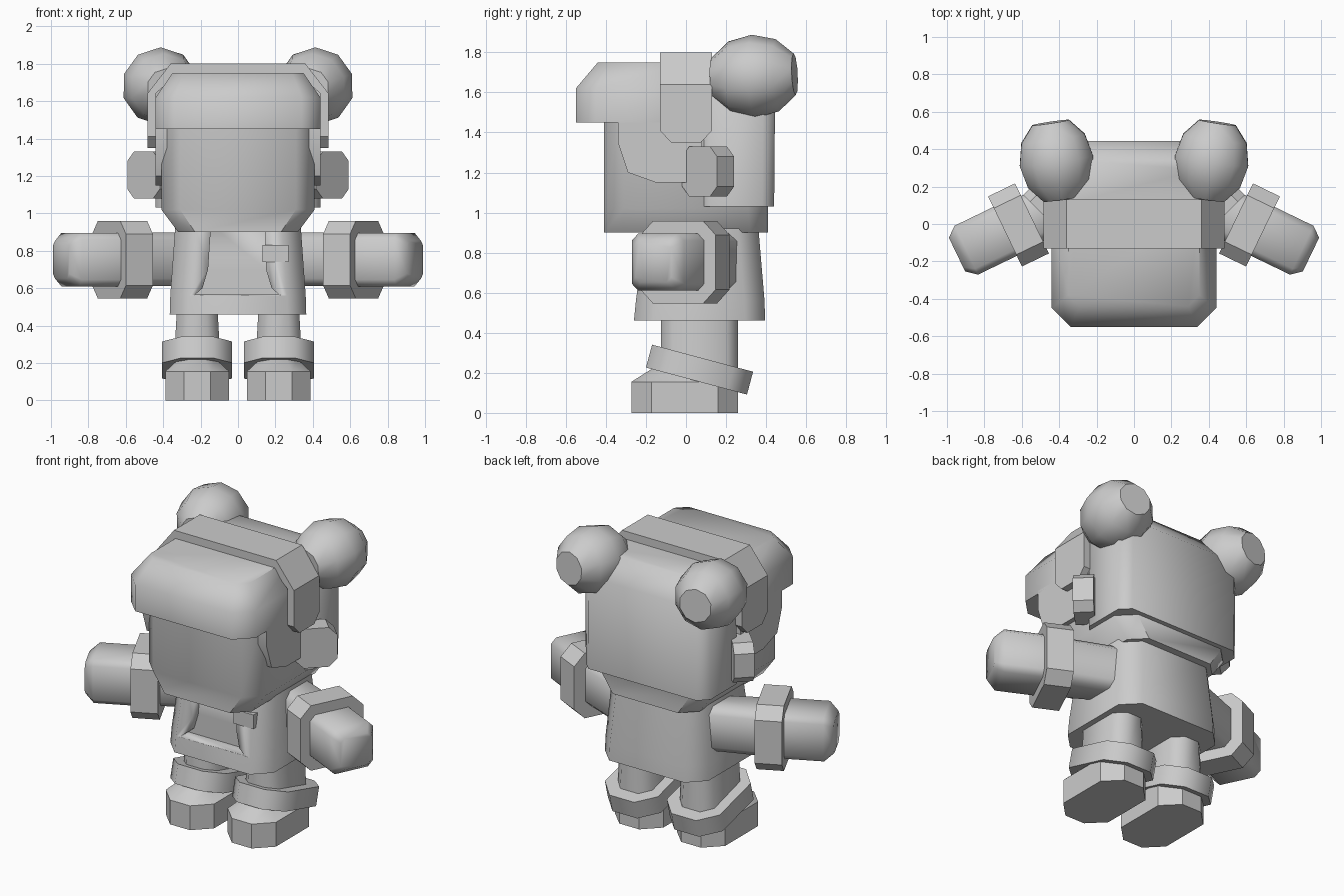
import bpy, bmesh, math
from mathutils import Matrix, Vector

if "Cube" in bpy.data.objects:
    bpy.data.objects.remove(bpy.data.objects["Cube"])

grey = bpy.data.materials.new("light grey")
grey.diffuse_color = (0.6, 0.6, 0.6, 1)
grey.use_nodes = True
grey.node_tree.nodes["Principled BSDF"].inputs["Base Color"].default_value = grey.diffuse_color


def finish(name, bm, angle=30, matrix=None):
    if matrix:
        bm.transform(matrix)
    bmesh.ops.recalc_face_normals(bm, faces=bm.faces)
    me = bpy.data.meshes.new(name)
    bm.to_mesh(me)
    bm.free()
    me.materials.append(grey)
    me.shade_smooth()
    me.set_sharp_from_angle(angle=math.radians(angle))
    ob = bpy.data.objects.new(name, me)
    bpy.context.collection.objects.link(ob)
    return ob


def loft(name, sections, angle=30, matrix=None):
    """Stack of chamfered rectangles: (z, x0, x1, y0, y1, chamfer)."""
    bm = bmesh.new()
    rings = []
    for z, x0, x1, y0, y1, c in sections:
        pts = [(x0 + c, y0), (x1 - c, y0), (x1, y0 + c), (x1, y1 - c),
               (x1 - c, y1), (x0 + c, y1), (x0, y1 - c), (x0, y0 + c)]
        rings.append([bm.verts.new((x, y, z)) for x, y in pts])
    for a, b in zip(rings, rings[1:]):
        for i in range(8):
            j = (i + 1) % 8
            bm.faces.new((a[i], a[j], b[j], b[i]))
    bm.faces.new(rings[0])
    bm.faces.new(rings[-1])
    return finish(name, bm, angle, matrix)


def prism(name, pts, a, b, axis, angle=30):
    """Extrude a profile along x (points y,z) or y (points x,z)."""
    bm = bmesh.new()
    put = (lambda p, t: (t, p[0], p[1])) if axis == "x" else (lambda p, t: (p[0], t, p[1]))
    lo = [bm.verts.new(put(p, a)) for p in pts]
    hi = [bm.verts.new(put(p, b)) for p in pts]
    bm.faces.new(lo)
    bm.faces.new(hi)
    for i in range(len(pts)):
        j = (i + 1) % len(pts)
        bm.faces.new((lo[i], lo[j], hi[j], hi[i]))
    return finish(name, bm, angle)


def frame(origin, zdir):
    """Local z along zdir, local y close to world up."""
    z = Vector(zdir).normalized()
    x = Vector((0, 0, 1)).cross(z).normalized()
    y = z.cross(x)
    m = Matrix((x, y, z)).transposed().to_4x4()
    m.translation = origin
    return m


# head and hair
loft("head", [(0.90, -0.32, 0.32, -0.41, 0.41, 0.09),
              (1.02, -0.41, 0.41, -0.41, 0.41, 0.10),
              (1.60, -0.41, 0.41, -0.41, 0.41, 0.10)], 50)
loft("front_hair", [(1.45, -0.44, 0.44, -0.55, 0.13, 0.10),
                    (1.62, -0.44, 0.44, -0.55, 0.13, 0.10),
                    (1.75, -0.35, 0.35, -0.44, 0.13, 0.06)], 55)
loft("back_hair", [(1.03, -0.44, 0.44, 0.06, 0.44, 0.06),
                   (1.62, -0.44, 0.44, 0.06, 0.445, 0.06),
                   (1.75, -0.35, 0.35, 0.06, 0.34, 0.05)], 50)

# headband: arched ribbon with tapered ends, (x, z, half depth)
bm = bmesh.new()
half = [(0.485, 1.35, 0.075), (0.485, 1.41, 0.13), (0.485, 1.64, 0.13), (0.36, 1.80, 0.13)]
path = half + [(-x, z, d) for x, z, d in reversed(half)]
rows = []
for x, z, d in path:
    s = math.copysign(1, x)
    ix, iz = (x - 0.045 * s, z) if z < 1.7 else (x - 0.025 * s, z - 0.06)
    rows.append([bm.verts.new(v) for v in ((x, -d, z), (x, d, z), (ix, d, iz), (ix, -d, iz))])
for a, b in zip(rows, rows[1:]):
    for i in range(4):
        j = (i + 1) % 4
        bm.faces.new((a[i], a[j], b[j], b[i]))
bm.faces.new(rows[0])
bm.faces.new(rows[-1])
finish("headband", bm)

# torso with open jacket front
torso = loft("torso", [(0.46, -0.365, 0.365, -0.26, 0.395, 0.10),
                       (0.56, -0.362, 0.362, -0.25, 0.392, 0.10),
                       (0.94, -0.335, 0.335, -0.20, 0.36, 0.10)], 50)
cutter = prism("jacket_opening_cutter",
               [(-0.23, 0.565), (0.22, 0.565), (0.18, 0.60), (0.15, 0.70), (0.14, 1.0),
                (-0.14, 1.0), (-0.16, 0.70), (-0.19, 0.60)], -0.5, -0.17, "y")
cutter.hide_render = True
cutter.hide_viewport = False
cutter.display_type = "WIRE"
mod = torso.modifiers.new("opening", "BOOLEAN")
mod.operation = "DIFFERENCE"
mod.solver = "EXACT"
mod.object = cutter
prism("chest_tab", [(0.13, 0.74), (0.27, 0.74), (0.27, 0.83), (0.13, 0.83)], -0.232, -0.16, "y")

for side, s in (("right", 1), ("left", -1)):
    # side lock of hair
    prism(side + "_side_hair",
          [(-0.34, 1.47), (-0.34, 1.35), (-0.29, 1.20), (-0.15, 1.15), (0.08, 1.15), (0.08, 1.47)],
          s * 0.38, s * 0.44, "x")

    # hair bun: faceted ball with flat ends
    bm = bmesh.new()
    bmesh.ops.create_uvsphere(bm, u_segments=10, v_segments=6, radius=0.208)
    for v in bm.verts:
        v.co.z = max(-0.207, min(0.207, v.co.z * 1.15))
    finish(side + "_bun", bm, 50, frame((s * 0.415, 0.338, 1.68), (s * 0.15, 1, 0.05)))

    # ear: octagonal disc turned outward and forward
    loft(side + "_ear", [(z, -0.123, 0.123, -0.125, 0.125, 0.05) for z in (-0.12, 0.0)],
         30, frame((s * 0.505, 0.068, 1.205), (s, -1, 0)))

    # arm, cuff and hand along one slanted axis
    m = frame((s * 0.6175, -0.005, 0.752), (s * 0.9, -0.435, 0))
    loft(side + "_arm", [(-0.40, -0.11, 0.11, -0.14, 0.145, 0.04),
                         (0.0, -0.14, 0.14, -0.14, 0.145, 0.04)], 50, m)
    loft(side + "_cuff", [(z, -0.208, 0.208, -0.207, 0.207, 0.07) for z in (-0.08, 0.08)], 30, m)
    loft(side + "_hand", [(0.0, -0.145, 0.145, -0.142, 0.143, 0.035),
                          (0.31, -0.145, 0.145, -0.142, 0.143, 0.035),
                          (0.365, -0.10, 0.10, -0.10, 0.10, 0.025)], 60, m)

    # leg, ankle band and shoe
    c = s * 0.218
    loft(side + "_leg", [(0.10, c - 0.13, c + 0.13, -0.125, 0.26, 0.06),
                         (0.50, c - 0.108, c + 0.108, -0.125, 0.26, 0.06)], 50)
    tilt = Matrix.Translation((c, 0.0675, 0.216)) @ Matrix.Rotation(math.radians(-15), 4, "X")
    loft(side + "_ankle_band",
         [(z, -0.187, 0.187, -0.261, 0.261, 0.10) for z in (-0.059, 0.059)], 50, tilt)
    loft(side + "_shoe", [(0.0, c - 0.17, c + 0.17, -0.273, 0.26, 0.10),
                          (0.155, c - 0.17, c + 0.17, -0.273, 0.26, 0.10),
                          (0.22, c - 0.10, c + 0.10, -0.17, 0.22, 0.06)], 30)
